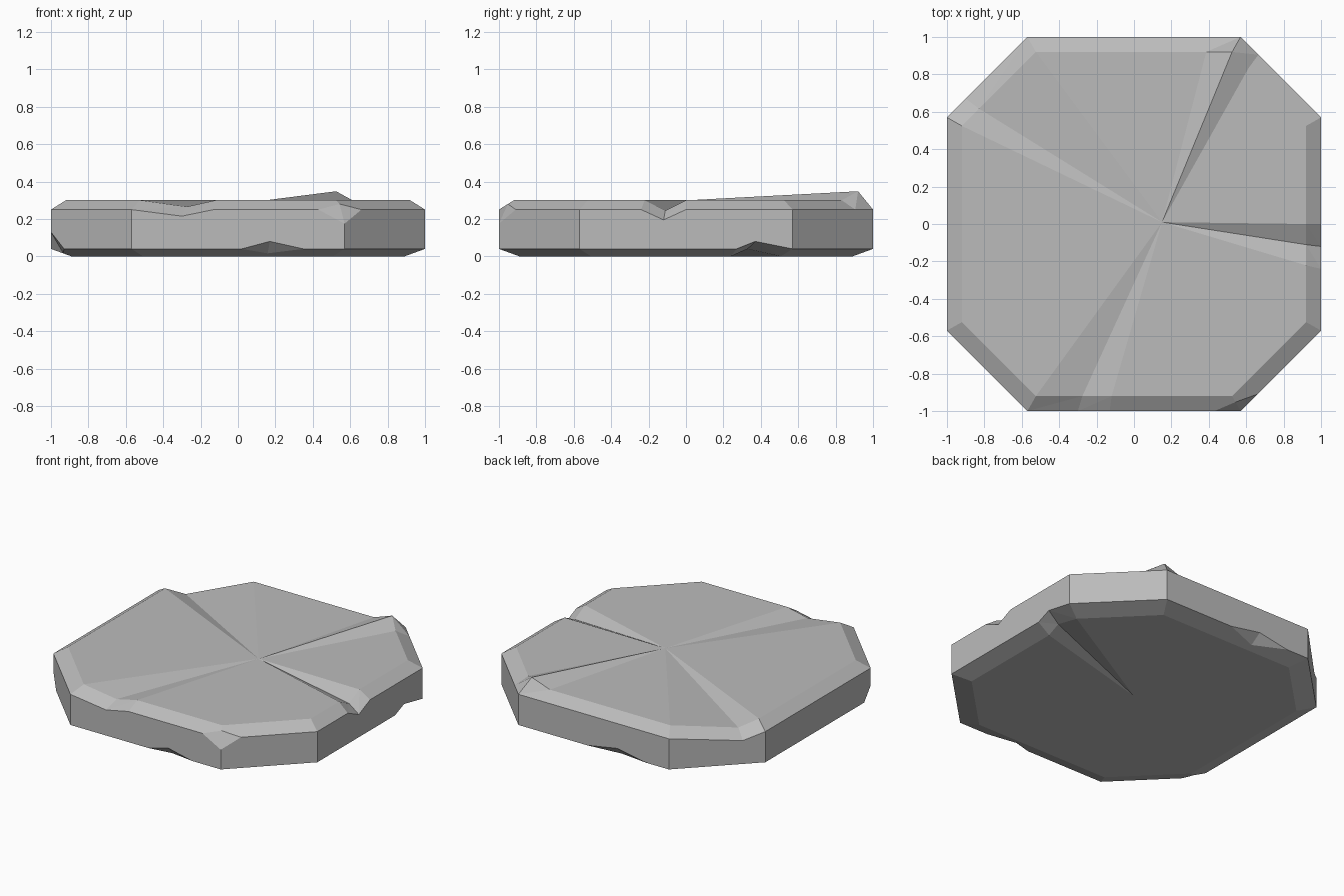
import bpy, bmesh
from mathutils import Vector

cube = bpy.data.objects.get("Cube")
if cube:
    bpy.data.objects.remove(cube, do_unlink=True)

TOP, TOP_EDGE, LOW_EDGE = 0.30, 0.25, 0.04   # heights of rim and chamfers
TOP_IN, LOW_IN = 0.92, 0.89                  # inset of upper and lower faces

# Outline of the slab, anticlockwise: x, y, damage on top, damage below
outline = [
    (-.57, -1, None, None), (-.30, -1, ("groove", .035), None), (-.13, -1, None, None),
    (.02, -1, None, None), (.17, -1, None, ("chip", .04)), (.35, -1, None, None),
    (.43, -1, None, None), (.57, -1, ("chip", .075), None), (.66, -.91, None, None),
    (1, -.57, None, None), (1, -.24, None, None), (1, -.12, ("groove", .055), None),
    (1, 0, None, None), (1, .27, None, None), (1, .37, None, ("groove", .04)),
    (1, .57, None, None), (.665, .905, None, None), (.57, 1, ("ridge", .048), None),
    (.42, 1, None, None), (.05, 1, None, None), (-.18, 1, None, ("chip", .04)),
    (-.40, 1, None, None), (-.57, 1, None, None), (-.90, .67, ("groove", .05), None),
    (-1, .57, None, None), (-1, -.50, None, None), (-1, -.57, None, ("chip", .09)),
    (-.93, -.64, None, None),
]

stone = bpy.data.materials.new("grey stone")
stone.use_nodes = True
grey = (0.5, 0.5, 0.5, 1)
stone.diffuse_color = grey
stone.node_tree.nodes["Principled BSDF"].inputs["Base Color"].default_value = grey

bm = bmesh.new()


def spoke(x, y, damage, edge_z, face_z, inset):
    """Rim, optional chip lip, and inner vertex at one outline point."""
    kind, depth = damage or ("none", 0)
    inward = -1 if face_z > edge_z else 1
    rim = Vector((x, y, edge_z))
    inner = Vector((x * inset, y * inset, face_z))
    lip = None
    if kind == "chip":
        lip = bm.verts.new(inner.lerp(rim, 0.4))
    if kind in ("chip", "groove"):
        rim.z += inward * depth
    if kind == "groove":
        inner.z += inward * depth
    if kind == "ridge":
        inner.z += depth
    return bm.verts.new(rim), lip, bm.verts.new(inner)


def cap(spokes, centre):
    """Chamfer band with chips, then a fan of facets to the centre."""
    hub = bm.verts.new(centre)
    for a, b in zip(spokes, spokes[1:] + spokes[:1]):
        start, end = a[0], b[0]
        if a[1] or b[1]:
            bm.faces.new((a[0], b[0], a[1] or b[1]))
            start, end = a[1] or a[0], b[1] or b[0]
        bm.faces.new((start, end, b[2]))
        bm.faces.new((start, b[2], a[2]))
        bm.faces.new((a[2], b[2], hub))


# Upper and lower surfaces
upper = [spoke(x, y, t, TOP_EDGE, TOP, TOP_IN) for x, y, t, b in outline]
lower = [spoke(x, y, b, LOW_EDGE, 0, LOW_IN) for x, y, t, b in outline]
cap(upper, (0.15, 0.01, TOP))
cap(lower, (0, 0, 0))

# Side walls
for i in range(len(outline)):
    j = (i + 1) % len(outline)
    bm.faces.new((lower[i][0], lower[j][0], upper[j][0], upper[i][0]))

bmesh.ops.recalc_face_normals(bm, faces=bm.faces[:])
mesh = bpy.data.meshes.new("stone_slab")
bm.to_mesh(mesh)
bm.free()
mesh.materials.append(stone)
bpy.context.collection.objects.link(bpy.data.objects.new("stone_slab", mesh))
